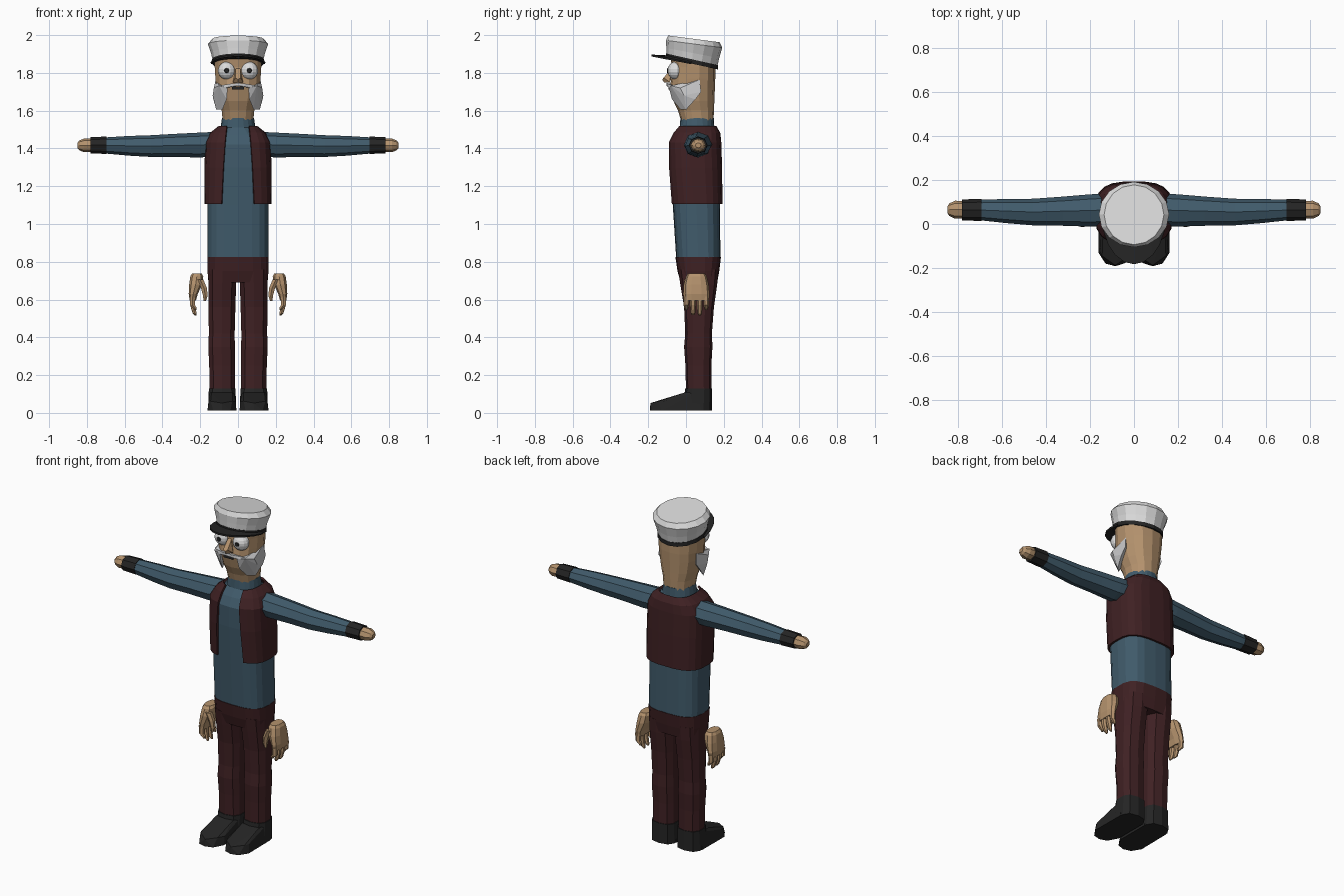
import bpy, bmesh
from math import sin, cos, pi, asin, copysign


def material(name, r, g, b):
    m = bpy.data.materials.new(name)
    m.diffuse_color = (r, g, b, 1)
    return m


SHIRT = material("blue_cloth", 0.052, 0.105, 0.148)
MAROON = material("maroon_cloth", 0.050, 0.015, 0.017)
SKIN = material("skin", 0.46, 0.29, 0.155)
BLACK = material("black_leather", 0.018, 0.018, 0.018)
WHITE = material("white", 0.72, 0.72, 0.72)
GREY = material("grey_hair", 0.58, 0.58, 0.59)


def finish(name, bm, mat, mirror=False, solid=0):
    bmesh.ops.recalc_face_normals(bm, faces=bm.faces)
    me = bpy.data.meshes.new(name)
    bm.to_mesh(me)
    bm.free()
    me.materials.append(mat)
    ob = bpy.data.objects.new(name, me)
    bpy.context.collection.objects.link(ob)
    if solid:
        s = ob.modifiers.new("thickness", "SOLIDIFY")
        s.thickness, s.offset = solid, 0
    if mirror:
        ob.modifiers.new("mirror", "MIRROR").use_mirror_merge = False
    return ob


def spow(v, p):
    return copysign(abs(v) ** (2 / p), v)


def zring(z, x0, x1, y0, y1, n=12, p=2.0, slope=0, start=0.0, closed=True):
    """Horizontal rounded section; angle 0 faces the front, slope tilts it in y."""
    cx, cy, rx, ry = (x0 + x1) / 2, (y0 + y1) / 2, (x1 - x0) / 2, (y1 - y0) / 2
    pts = []
    for i in range(n):
        a = start + (2 * pi - 2 * start) * i / (n if closed else n - 1)
        dy = -ry * spow(cos(a), p)
        pts.append((cx + rx * spow(sin(a), p), cy + dy, z + slope * dy))
    return pts


def xring(x, y0, y1, z0, z1, n=8):
    """Section across an arm."""
    return [(x, a, b) for a, b, _ in zring(0, y0, y1, z0, z1, n, start=0)]


def loft(name, rings, mat, mirror=False, closed=True, solid=0):
    bm = bmesh.new()
    rows = [[bm.verts.new(c) for c in r] for r in rings]
    n = len(rows[0])
    for a, b in zip(rows, rows[1:]):
        for i in range(n if closed else n - 1):
            j = (i + 1) % n
            bm.faces.new((a[i], a[j], b[j], b[i]))
    if closed:
        bm.faces.new(rows[0])
        bm.faces.new(rows[-1])
    return finish(name, bm, mat, mirror, solid)


def hull(name, pts, mat, mirror=False):
    bm = bmesh.new()
    for c in pts:
        bm.verts.new(c)
    res = bmesh.ops.convex_hull(bm, input=bm.verts)
    junk = [v for v in res["geom_interior"] if isinstance(v, bmesh.types.BMVert)]
    bmesh.ops.delete(bm, geom=junk, context="VERTS")
    return finish(name, bm, mat, mirror)


# Shirt torso with collar: z, half width, front, back, squareness
torso = [(0.82, .162, -.052, .182, 3), (1.1, .162, -.07, .18, 3), (1.3, .162, -.083, .177, 3),
         (1.42, .158, -.085, .172, 3), (1.47, .135, -.062, .165, 2.6),
         (1.51, .092, -.032, .15, 2.2), (1.56, .085, -.03, .148, 2)]
loft("shirt", [zring(z, -w, w, f, b, 20, p) for z, w, f, b, p in torso], SHIRT)

# Open waistcoat: z, half width, front, back, half opening
vest = [(1.107, .172, -.075, .188, .085), (1.3, .172, -.088, .186, .076),
        (1.43, .168, -.088, .182, .067), (1.48, .142, -.064, .177, .062), (1.515, .098, -.038, .157, .058)]
loft("waistcoat", [zring(z, -w, w, f, b, 20, 3, 0, asin((o / w) ** 1.5), False)
                   for z, w, f, b, o in vest], MAROON, closed=False, solid=0.012)

# Trousers: hips and two legs
hips = [(.825, .164, -.056, .185), (.75, .163, -.045, .176), (.69, .158, -.028, .165)]
loft("trouser_hips", [zring(z, -w, w, f, b, 18, 3) for z, w, f, b in hips], MAROON)
leg = [(.76, .004, .161, -.042, .172), (.68, .007, .16, -.03, .165), (.56, .011, .159, -.01, .148),
       (.42, .015, .157, -.004, .137), (.35, .014, .16, -.01, .14), (.25, .014, .155, -.003, .134),
       (.11, .014, .153, 0, .134)]
loft("trouser_leg", [zring(*r, 10, 2.6) for r in leg], MAROON, True)

# Boots: ankle and foot
loft("boot_ankle", [zring(.13, .01, .157, -.004, .137, 10, 2.8),
                    zring(.012, .008, .16, -.02, .137, 10, 2.8)], BLACK, True)
foot = [(x, y, .012) for x, y in ((.008, .08), (.16, .08), (.162, -.13), (.13, -.18),
                                  (.085, -.192), (.04, -.178), (.008, -.12))]
foot += [(.02, .06, .11), (.15, .06, .11), (.03, -.01, .107), (.14, -.01, .107),
         (.03, -.15, .062), (.145, -.145, .062), (.085, -.188, .052), (.155, -.12, .06), (.012, -.11, .06)]
hull("boot_foot", foot, BLACK, True)

# Sleeves, cuffs and wrist stubs
sleeve = [(.11, -.01, .14, 1.36, 1.488), (.2, -.012, .135, 1.352, 1.484), (.32, -.008, .125, 1.355, 1.478),
          (.46, -.006, .115, 1.355, 1.47), (.58, .004, .114, 1.362, 1.466), (.71, .018, .11, 1.374, 1.458)]
loft("sleeve", [xring(*r) for r in sleeve], SHIRT, True)
loft("cuff", [xring(.695, .014, .114, 1.371, 1.463), xring(.782, .016, .112, 1.374, 1.46)], BLACK, True)
loft("wrist_stub", [xring(.77, .025, .105, 1.382, 1.452), xring(.815, .024, .106, 1.38, 1.452),
                    xring(.84, .036, .094, 1.39, 1.442), xring(.85, .05, .08, 1.403, 1.43)], SKIN, True)

# Loose hands beside the hips
palm = [(.737, .19, .245, .01, .1), (.722, .182, .254, 0, .11), (.68, .188, .26, -.012, .12),
        (.63, .212, .262, -.015, .125), (.595, .222, .256, -.012, .122)]
loft("palm", [zring(*r, 10, 2.5) for r in palm], SKIN, True)
for k, (y, tip) in enumerate(((.002, .545), (.037, .518), (.073, .515), (.107, .545))):
    path = [(.615, .241, .016), (.57, .24, .015), (tip + .012, .23, .012), (tip, .224, .006)]
    loft("finger_%d" % (k + 1), [zring(z, x - r, x + r, y - r, y + r, 6) for z, x, r in path], SKIN, True)
thumb = [(.705, .2, .02), (.66, .18, .018), (.62, .173, .014), (.592, .176, .007)]
loft("thumb", [zring(z, x - r, x + r, .01 - r, .01 + r, 6) for z, x, r in thumb], SKIN, True)

# Head and neck
head = [(1.54, .082, -.024, .145), (1.6, .088, -.042, .148), (1.65, .104, -.066, .15),
        (1.72, .117, -.085, .153), (1.77, .122, -.078, .155), (1.83, .126, -.074, .155), (1.88, .128, -.082, .156)]
loft("head", [zring(z, -w, w, f, b, 14, 2.3) for z, w, f, b in head], SKIN)
hull("nose", [(0, -.06, 1.83), (.012, -.08, 1.82), (-.012, -.08, 1.82), (.014, -.118, 1.775), (-.014, -.118, 1.775),
              (0, -.126, 1.765), (.027, -.085, 1.75), (-.027, -.085, 1.75), (0, -.115, 1.748)], SKIN)

# Eyes and pupils
bm = bmesh.new()
bmesh.ops.create_uvsphere(bm, u_segments=14, v_segments=9, radius=1)
for v in bm.verts:
    v.co = (.06 + .047 * v.co.x, -.056 + .042 * v.co.y, 1.812 + .047 * v.co.z)
finish("eyeball", bm, WHITE, True)
loft("pupil", [[(.06 + r * cos(i * pi / 4), y, 1.812 + r * sin(i * pi / 4)) for i in range(8)]
               for y, r in ((-.094, .014), (-.1, .011))], BLACK, True)

# Whiskers, moustache and mouth
hull("side_whisker", [(.118, .072, 1.765), (.127, .08, 1.70), (.13, .05, 1.66), (.115, .0, 1.605),
                      (.082, -.03, 1.607), (.06, -.074, 1.66), (.055, -.09, 1.72), (.1, -.08, 1.732),
                      (.128, -.03, 1.72), (.134, -.01, 1.68), (.08, .05, 1.70), (.07, -.02, 1.66)], GREY, True)
hull("moustache", [(0, -.102, 1.746), (0, -.104, 1.732), (0, -.07, 1.74), (.03, -.101, 1.744), (.035, -.1, 1.728),
                   (.09, -.078, 1.715), (.095, -.07, 1.733), (.06, -.05, 1.72)], GREY, True)
hull("mouth", [(x, y, z) for x in (-.032, .032) for y in (-.093, -.086) for z in (1.712, 1.728)], BLACK)

# Cap: tilted crown, band and peak
crown = [(1.865, .134, -.103, .166, -.225), (1.905, .143, -.104, .176, -.19),
         (1.953, .16, -.106, .192, -.13), (1.98, .136, -.094, .178, -.13)]
loft("cap_crown", [zring(z, -w, w, f, b, 16, 2, s) for z, w, f, b, s in crown], WHITE)
loft("cap_band", [zring(z, -.138, .138, -.106, .169, 16, 2, -.225) for z in (1.849, 1.872)], BLACK)
arc = [pi * (i / 10 - .5) for i in range(11)]
loft("cap_peak", [[(.132 * sin(a), .03 - .132 * cos(a), 1.858 + .03 * cos(a)) for a in arc],
                  [(.143 * sin(a), .03 - .213 * cos(a), 1.85 + .042 * cos(a)) for a in arc]],
     BLACK, closed=False, solid=0.01)
